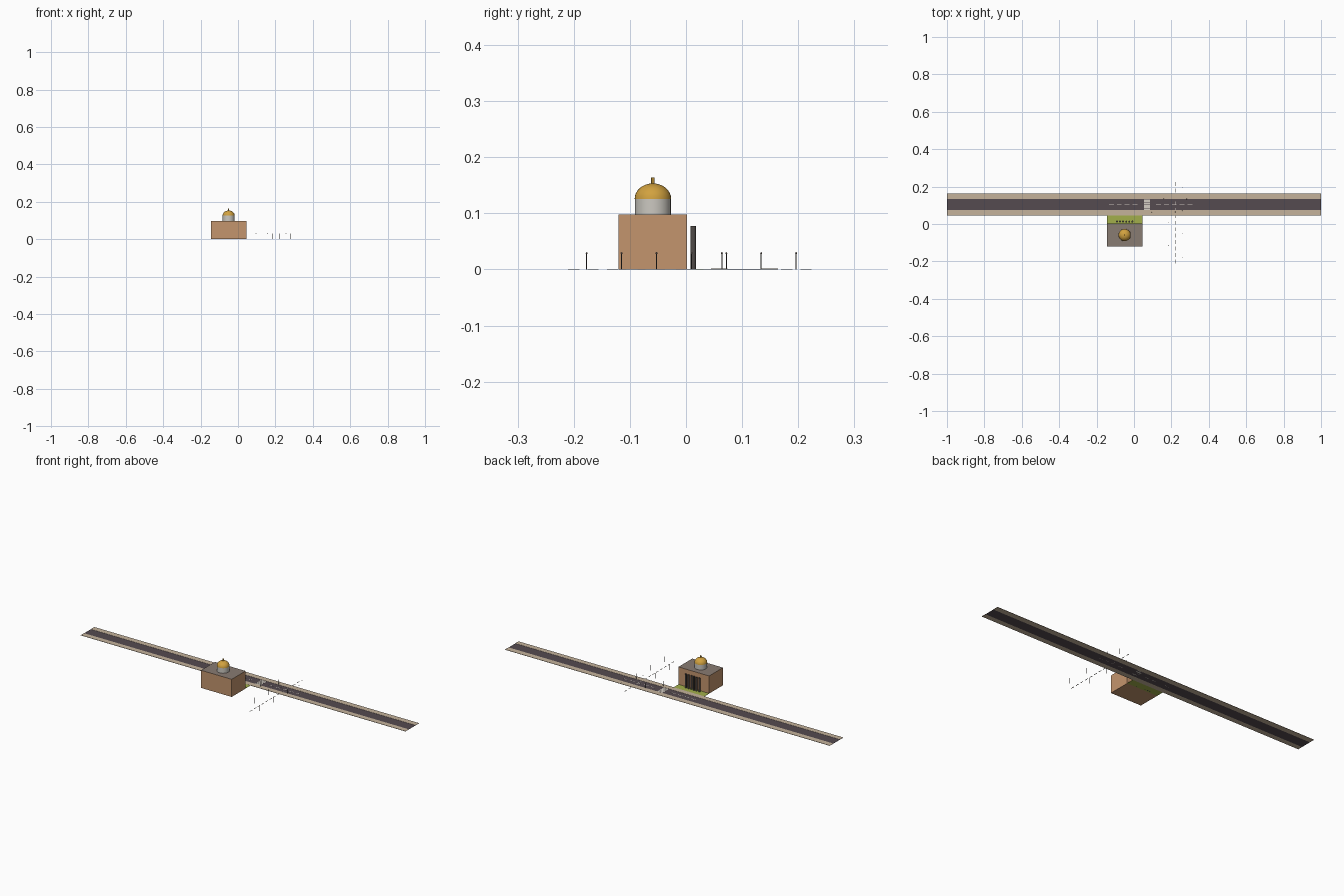
import bpy
import math

cube = bpy.data.objects.get("Cube")
if cube:
    bpy.data.objects.remove(cube, do_unlink=True)


def material(name, r, g, b):
    m = bpy.data.materials.new(name)
    m.use_nodes = True
    m.diffuse_color = (r, g, b, 1)
    m.node_tree.nodes["Principled BSDF"].inputs["Base Color"].default_value = (r, g, b, 1)
    return m


WALL = material("tan wall", 0.55, 0.30, 0.155)
ROOF = material("taupe roof", 0.25, 0.20, 0.17)
PAVING = material("beige paving", 0.56, 0.45, 0.33)
ASPHALT = material("dark asphalt", 0.09, 0.07, 0.08)
GOLD = material("gold", 0.64, 0.36, 0.05)
STONE = material("pale stone", 0.60, 0.58, 0.53)
GRASS = material("grass green", 0.36, 0.43, 0.07)
METAL = material("dark column grey", 0.08, 0.07, 0.065)
PAINT = material("road paint", 0.66, 0.62, 0.56)


def finish(name, mat, smooth=False):
    ob = bpy.context.object
    ob.name = name
    ob.data.materials.append(mat)
    if smooth:
        bpy.ops.object.shade_smooth_by_angle()
    return ob


def box(name, mat, x0, x1, y0, y1, z0, z1):
    """Box between two corners."""
    bpy.ops.mesh.primitive_cube_add(size=1, location=((x0 + x1) / 2, (y0 + y1) / 2, (z0 + z1) / 2))
    ob = bpy.context.object
    for v in ob.data.vertices:
        v.co.x *= x1 - x0
        v.co.y *= y1 - y0
        v.co.z *= z1 - z0
    return finish(name, mat)


def cylinder(name, mat, x, y, z0, z1, r, sides=32):
    bpy.ops.mesh.primitive_cylinder_add(vertices=sides, radius=r, depth=z1 - z0,
                                        location=(x, y, (z0 + z1) / 2))
    return finish(name, mat, True)


# Road with a paved walk on each side
box("road", ASPHALT, -1, 1, 0.074, 0.133, 0, 0.0006)
box("near_sidewalk", PAVING, -1, 1, 0.045, 0.074, 0, 0.0015)
box("far_sidewalk", PAVING, -1, 1, 0.133, 0.164, 0, 0.0015)

# Lane dashes, leaving room for the crossing
for i in range(11):
    x = -0.134 + i * 0.042
    if abs(x + 0.013 - 0.069) > 0.03:
        box("lane_dash", PAINT, x, x + 0.026, 0.102, 0.105, 0, 0.001)

# Pedestrian crossing bars
for i in range(6):
    y = 0.075 + i * 0.0098
    box("crossing_bar", PAINT, 0.053, 0.085, y, y + 0.0078, 0, 0.001)

# Dashed line of the side street
for i in range(13):
    y = -0.21 + i * 0.0345
    box("side_street_dash", PAINT, 0.2185, 0.2215, y, y + 0.02, 0, 0.001)

# Building: walls with a separately coloured roof face
hall = box("hall", WALL, -0.144, 0.045, -0.12, 0.002, 0, 0.098)
hall.data.materials.append(ROOF)
for face in hall.data.polygons:
    if face.normal.z > 0.5:
        face.material_index = 1
box("lawn", GRASS, -0.144, 0.045, 0.002, 0.045, 0, 0.001)

# Drum, dome and finial
CX, CY = -0.05, -0.059
cylinder("drum", STONE, CX, CY, 0.098, 0.126, 0.032)
bpy.ops.mesh.primitive_uv_sphere_add(segments=32, ring_count=16, radius=0.0325,
                                     location=(CX, CY, 0.126))
dome = bpy.context.object
for v in dome.data.vertices:
    v.co.z = max(v.co.z, 0) * 0.84
finish("dome", GOLD, True)
cylinder("finial", GOLD, CX, CY, 0.15, 0.164, 0.003, 12)

# Row of free-standing columns behind the hall
for i in range(6):
    cylinder("column", METAL, CX + (i - 2.5) * 0.0165, 0.013, 0, 0.077, 0.005, 16)


def lamp(x, y):
    cylinder("lamp_pole", METAL, x, y, 0, 0.029, 0.0009, 8)
    bpy.ops.mesh.primitive_uv_sphere_add(segments=8, ring_count=6, radius=0.0018,
                                         location=(x, y, 0.029))
    finish("lamp_head", ROOF, True)


# Lamps along the side street and the main road
for i in range(7):
    y = -0.177 + i * 0.0622
    if i != 5:
        lamp(0.183 if i % 2 else 0.257, y)
for i in range(4):
    x = 0.096 + i * 0.062
    lamp(x, 0.134 if i % 2 else 0.064)
